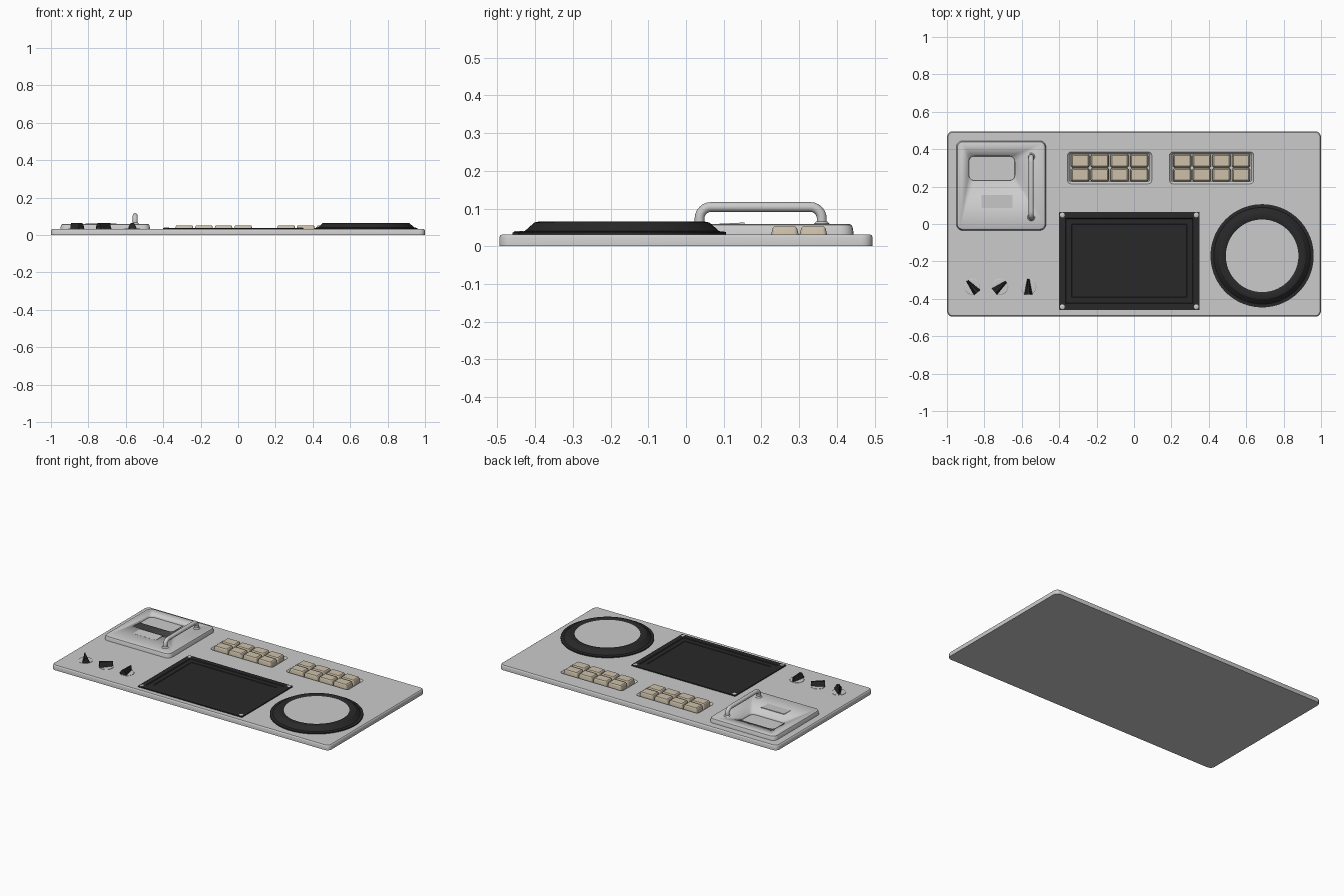
import bpy, bmesh, math
from mathutils import Vector

if "Cube" in bpy.data.objects:
    bpy.data.objects.remove(bpy.data.objects["Cube"])


def mat(name, rgb):
    m = bpy.data.materials.new(name)
    m.diffuse_color = (*rgb, 1)
    m.use_nodes = True
    m.node_tree.nodes["Principled BSDF"].inputs["Base Color"].default_value = m.diffuse_color
    return m


GREY = mat("light_grey", (0.6, 0.6, 0.6))
BLACK = mat("black", (0.022, 0.022, 0.022))
BEIGE = mat("beige", (0.61, 0.53, 0.40))


def finish(name, bm, material, loc=(0, 0, 0), rot=0.0, angle=30):
    bmesh.ops.recalc_face_normals(bm, faces=bm.faces)
    me = bpy.data.meshes.new(name)
    bm.to_mesh(me)
    bm.free()
    ob = bpy.data.objects.new(name, me)
    bpy.context.collection.objects.link(ob)
    ob.location = loc
    ob.rotation_euler.z = rot
    me.materials.append(material)
    bpy.ops.object.select_all(action='DESELECT')
    ob.select_set(True)
    bpy.context.view_layer.objects.active = ob
    bpy.ops.object.shade_smooth_by_angle(angle=math.radians(angle))
    return ob


def loft(bm, loops, closed=False):
    """Skin a list of equal-length point loops, capping the ends."""
    rings = [[bm.verts.new(p) for p in lp] for lp in loops]
    n = len(rings[0])
    pairs = list(zip(rings, rings[1:])) + ([(rings[-1], rings[0])] if closed else [])
    for a, b in pairs:
        for i in range(n):
            j = (i + 1) % n
            bm.faces.new((a[i], a[j], b[j], b[i]))
    if not closed:
        bm.faces.new(rings[0][::-1])
        bm.faces.new(rings[-1])


def round_rect(w, h, r, z, seg=5):
    pts = []
    for k, (sx, sy) in enumerate([(1, 1), (-1, 1), (-1, -1), (1, -1)]):
        for i in range(seg + 1):
            a = math.pi / 2 * (k + i / seg)
            pts.append((sx * (w / 2 - r) + r * math.cos(a),
                        sy * (h / 2 - r) + r * math.sin(a), z))
    return pts


def slab(name, x0, x1, y0, y1, r, steps, material):
    """Rounded plate; steps are (inset, z) from the bottom up."""
    bm = bmesh.new()
    loft(bm, [round_rect(x1 - x0 - 2 * i, y1 - y0 - 2 * i, max(r - i, 0.002), z)
              for i, z in steps])
    return finish(name, bm, material, ((x0 + x1) / 2, (y0 + y1) / 2, 0))


def lathe(name, profile, material, loc, closed=False, n=64):
    bm = bmesh.new()
    loft(bm, [[(r * math.cos(2 * math.pi * i / n), r * math.sin(2 * math.pi * i / n), z)
               for i in range(n)] for r, z in profile], closed)
    return finish(name, bm, material, loc)


def cut(target, cutter):
    mod = target.modifiers.new("recess", 'BOOLEAN')
    mod.operation = 'DIFFERENCE'
    mod.solver = 'EXACT'
    mod.object = cutter
    bpy.ops.object.select_all(action='DESELECT')
    bpy.context.view_layer.objects.active = target
    target.select_set(True)
    bpy.ops.object.modifier_apply(modifier=mod.name)
    bpy.data.objects.remove(cutter)


# base panel
panel = slab("base_panel", -1, 1, -0.495, 0.495, 0.03,
             [(0, 0), (0, 0.024), (0.002, 0.028), (0.006, 0.031)], GREY)

# two button banks in shallow recesses
for bank, x0 in enumerate((-0.355, 0.19)):
    cut(panel, slab("recess_cutter", x0, x0 + 0.45, 0.215, 0.385, 0.018,
                    [(0.012, 0.018), (0, 0.031), (0, 0.05)], GREY))
    for row in range(2):
        for col in range(4):
            bx, by = x0 + 0.0185 + col * 0.105, 0.226 + row * 0.0755
            slab(f"button_{bank}_{row}_{col}", bx, bx + 0.098, by, by + 0.0725, 0.012,
                 [(0, 0.015), (0, 0.032), (0.004, 0.048), (0.008, 0.052)], BEIGE)

# hatch with recessed window and a tilted label plate
hatch = slab("hatch", -0.95, -0.47, -0.035, 0.445, 0.035,
             [(0, 0.03), (0.003, 0.05), (0.006, 0.056), (0.012, 0.059)], GREY)
cut(hatch, slab("window_cutter", -0.885, -0.635, 0.23, 0.365, 0.03,
                [(0.003, 0.046), (0, 0.08)], GREY))
bm = bmesh.new()
loft(bm, [[(x, 0.085, 0.057), (x, 0.155, 0.057), (x, 0.155, 0.063), (x, 0.085, 0.0595)]
          for x in (-0.815, -0.65)])
finish("label_plate", bm, GREY)

# hatch handle: bent tube swept along a rounded path
path = [(0.036, 0.055)]
for cy, a0 in ((0.066, 180), (0.330, 90)):
    for i in range(7):
        a = math.radians(a0 - 15 * i)
        path.append((cy + 0.030 * math.cos(a), 0.074 + 0.030 * math.sin(a)))
path.append((0.360, 0.055))
bm = bmesh.new()
loops = []
for k, (y, z) in enumerate(path):
    p, q = path[max(k - 1, 0)], path[min(k + 1, len(path) - 1)]
    t = Vector((0, q[0] - p[0], q[1] - p[1])).normalized()
    side = Vector((1, 0, 0))
    up = side.cross(t)
    loops.append([Vector((-0.55, y, z)) + 0.013 * (math.cos(a) * side + math.sin(a) * up)
                  for a in [2 * math.pi * i / 16 for i in range(16)]])
loft(bm, loops)
finish("handle", bm, GREY, angle=40)
for y in (0.036, 0.360):
    lathe("handle_foot", [(0.02, 0.055), (0.02, 0.060), (0.014, 0.066)], GREY,
          (-0.55, y, 0), n=24)

# screen with stepped bezel and corner screws
slab("screen", -0.40, 0.35, -0.46, 0.065, 0.004,
     [(0, 0.03), (0, 0.037), (0.034, 0.0385), (0.037, 0.035), (0.066, 0.035),
      (0.069, 0.0325)], BLACK)
for x in (-0.383, 0.333):
    for y in (-0.443, 0.048):
        lathe("screen_screw", [(0.013, 0.035), (0.013, 0.039), (0.009, 0.041)], GREY,
              (x, y, 0), n=16)

# round dial: stepped black ring with grey disc
lathe("dial_ring", [(0.276, 0.03), (0.276, 0.038), (0.258, 0.040), (0.232, 0.063),
                    (0.222, 0.065), (0.202, 0.064), (0.194, 0.060), (0.194, 0.03)],
      BLACK, (0.685, -0.17, 0), closed=True, n=72)
lathe("dial_disc", [(0.195, 0.03), (0.195, 0.060)], GREY, (0.685, -0.17, 0), n=72)

# pointer knobs on round washers
for k, (x, ang) in enumerate(((-0.865, 130), (-0.715, 40), (-0.565, 90))):
    lathe(f"knob_washer_{k}", [(0.043, 0.03), (0.043, 0.033), (0.040, 0.035)], GREY,
          (x, -0.335, 0), n=32)
    bm = bmesh.new()
    loft(bm, [[(-0.041, -w, z), (0.041, -t, z), (0.041, t, z), (-0.041, w, z)]
              for w, t, z in ((0.022, 0.006, 0.033), (0.020, 0.005, 0.045),
                              (0.008, 0.002, 0.064))])
    finish(f"knob_pointer_{k}", bm, BLACK, (x, -0.335, 0), math.radians(ang))
